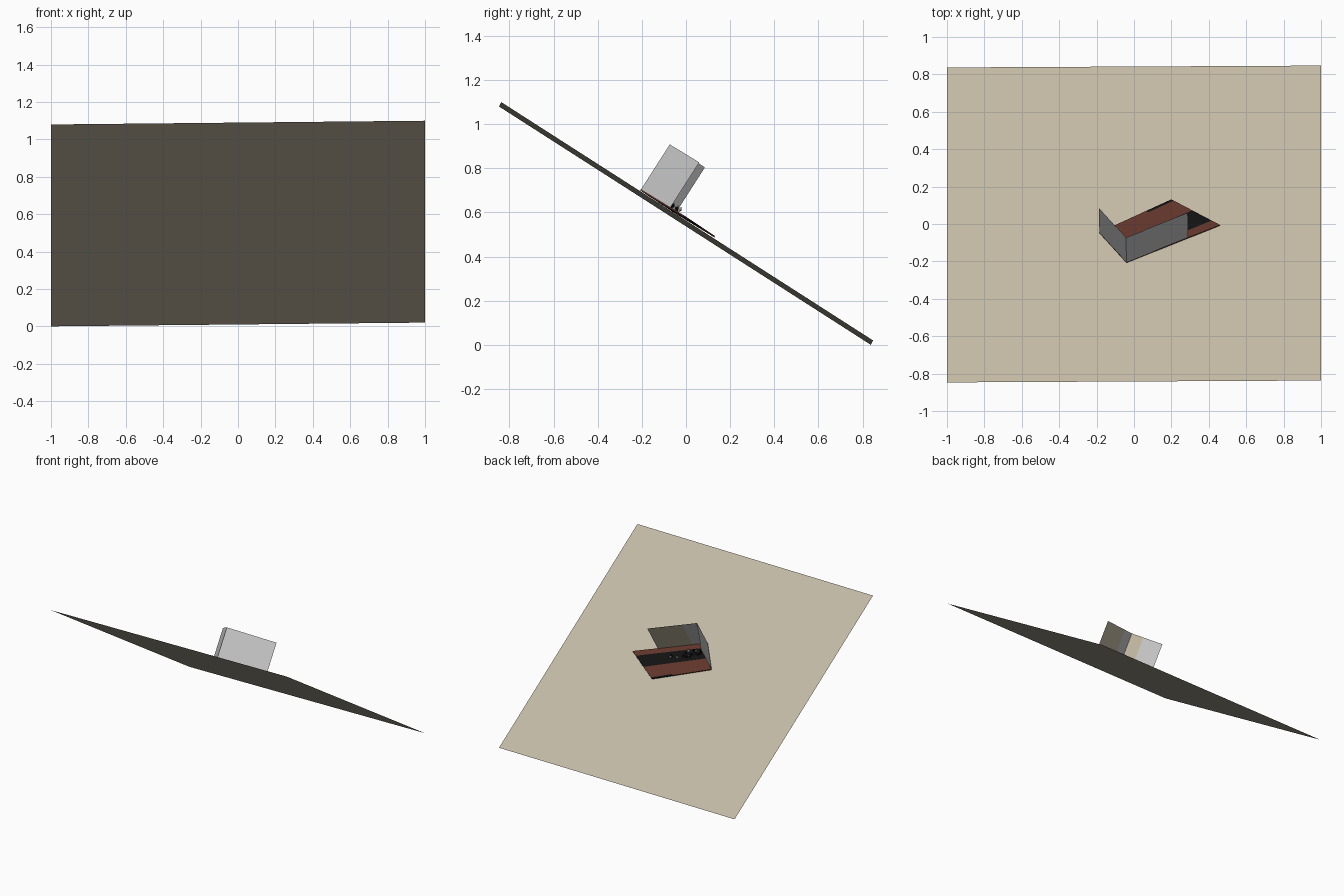
import bpy, random
from mathutils import Vector, Matrix

if "Cube" in bpy.data.objects:
    bpy.data.objects.remove(bpy.data.objects["Cube"])

random.seed(4)

# Everything is laid out on the tilted ground: u along x, v downhill, n upright
U = Vector((1, 0.005, 0.01)).normalized()
V = Vector((0, 0.8425, -0.54)).normalized()
N = U.cross(V).normalized()
FRAME = Matrix.Translation((0, 0, 0.55)) @ Matrix((U, V, N)).transposed().to_4x4()


def material(name, rgb):
    m = bpy.data.materials.new(name)
    m.diffuse_color = (*rgb, 1)
    m.use_nodes = True
    m.node_tree.nodes["Principled BSDF"].inputs["Base Color"].default_value = m.diffuse_color
    return m


TAN = material("tan", (0.54, 0.48, 0.37))
GREY = material("light_grey", (0.58, 0.58, 0.58))
RED = material("red_brown", (0.115, 0.033, 0.022))
BLACK = material("black", (0.006, 0.006, 0.006))
STONE = material("pale_stone", (0.45, 0.45, 0.46))


def make(name, verts, faces, mat):
    me = bpy.data.meshes.new(name)
    me.from_pydata([FRAME @ Vector(v) for v in verts], [], faces)
    me.materials.append(mat)
    ob = bpy.data.objects.new(name, me)
    bpy.context.collection.objects.link(ob)
    return ob


def slab(name, outline, n0, n1, mat):
    """Prism over a four-cornered outline in ground coordinates."""
    verts = [(p[0], p[1], n) for n in (n0, n1) for p in outline]
    faces = [(3, 2, 1, 0), (4, 5, 6, 7)]
    faces += [(i, (i + 1) % 4, (i + 1) % 4 + 4, i + 4) for i in range(4)]
    return make(name, verts, faces, mat)


def panel(name, a, b, f0, f1, offset, mat):
    """Upright sheet along part of the line a-b, shifted sideways by offset."""
    a, b = Vector(a), Vector(b)
    d = (b - a).normalized()
    side = Vector((-d.y, d.x)) * offset
    p, q = a.lerp(b, f0) + side, a.lerp(b, f1) + side
    lo, hi = 0.019, 0.262
    return make(name, [(p.x, p.y, lo), (q.x, q.y, lo), (q.x, q.y, hi), (p.x, p.y, hi)],
                [(0, 1, 2, 3)], mat)


# Ground sheet
make("ground_sheet", [(-1, -1, 0), (1, -1, 0), (1, 1, 0), (-1, 1, 0)], [(0, 1, 2, 3)], TAN)

# Two walls meeting at a corner, with tan linings inside
corner, long_end, short_end = (-0.04, -0.255), (0.29, -0.1), (-0.185, -0.065)
panel("long_wall", corner, long_end, 0, 1, 0, GREY)
panel("short_wall", corner, short_end, 0, 1, 0, GREY)
panel("long_wall_lining", corner, long_end, 0.3, 1, 0.002, TAN)
panel("short_wall_lining", corner, short_end, 0.0, 0.38, -0.002, TAN)

# Striped floor, running along the long wall
near = [Vector(corner), Vector((0.46, -0.022))]
far = [Vector(short_end), Vector((0.20, 0.142))]


def floor_point(along, across):
    return near[0].lerp(near[1], along).lerp(far[0].lerp(far[1], along), across)


def stripe(name, a0, a1, c0, c1, mat):
    slab(name, [floor_point(a0, c0), floor_point(a1, c0),
                floor_point(a1, c1), floor_point(a0, c1)], 0.014, 0.021, mat)


stripe("floor_stripe_near", 0, 1, 0, 0.17, RED)
stripe("floor_stripe_middle", 0, 1, 0.17, 0.57, BLACK)
stripe("floor_stripe_far", 0, 1, 0.57, 0.95, RED)
stripe("floor_edge_red", 0, 0.65, 0.95, 1, RED)
stripe("floor_edge_black", 0.65, 1, 0.95, 1, BLACK)

# Small stones scattered in the corner
OCTA = [(1, 0, 0), (0, 1, 0), (-1, 0, 0), (0, -1, 0), (0, 0, 1), (0, 0, -1)]
FACES = [(i, (i + 1) % 4, 4) for i in range(4)] + [((i + 1) % 4, i, 5) for i in range(4)]
for i in range(26):
    t = random.random()
    cu = -0.05 + 0.22 * t
    cv = -0.18 + 0.08 * t + random.uniform(-0.01, 0.06)
    r = random.uniform(0.006, 0.013)
    h = r * random.uniform(0.8, 1.3)
    spin = Matrix.Rotation(random.uniform(0, 3), 3, 'Z')
    verts = [spin @ Vector((x * r, y * r, z * h)) + Vector((cu, cv, 0.021 + h)) for x, y, z in OCTA]
    make(f"stone_{i + 1}", verts, FACES, STONE if i % 3 == 0 else BLACK)
